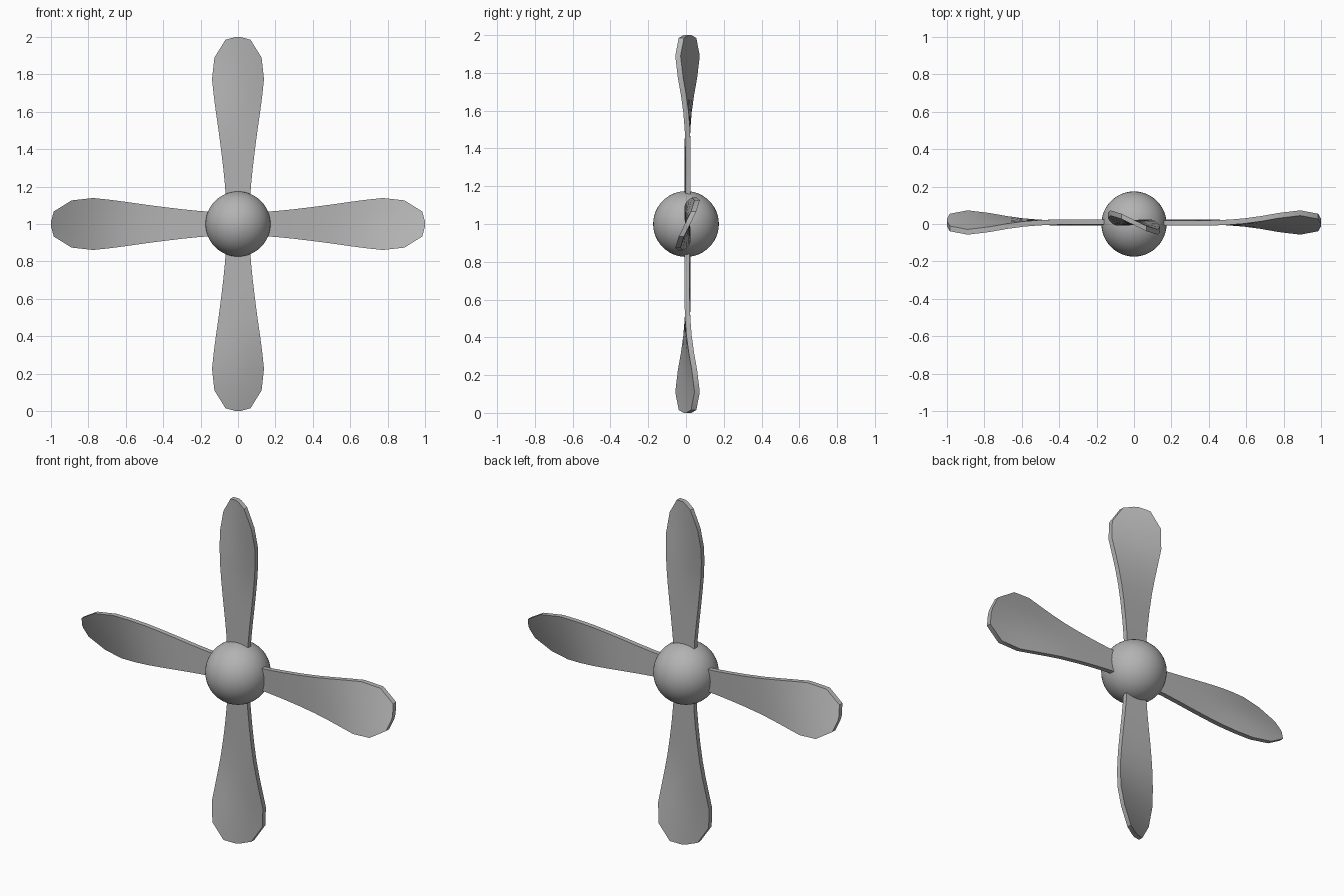
import bpy, bmesh, math
from mathutils import Matrix, Vector

if "Cube" in bpy.data.objects:
    bpy.data.objects.remove(bpy.data.objects["Cube"])

HUB = Vector((0, 0, 1))
THICK = 0.028
# Blade stations: radius, half width, twist in degrees
STATIONS = [(0.10, 0.064, -2), (0.20, 0.069, -2), (0.30, 0.079, -2),
            (0.40, 0.091, -1.5), (0.50, 0.104, 0.5), (0.59, 0.117, 4),
            (0.68, 0.129, 9), (0.775, 0.139, 15), (0.89, 0.126, 22),
            (0.985, 0.067, 26), (1.0, 0.012, 27)]
COLS = 4

# Dark grey
grey = bpy.data.materials.new("dark_grey")
grey.diffuse_color = (0.45, 0.45, 0.45, 1)
grey.use_nodes = True
grey.node_tree.nodes["Principled BSDF"].inputs["Base Color"].default_value = grey.diffuse_color


def finish(name, bm, angle):
    mesh = bpy.data.meshes.new(name)
    bmesh.ops.recalc_face_normals(bm, faces=bm.faces[:])
    bm.to_mesh(mesh)
    bm.free()
    mesh.materials.append(grey)
    ob = bpy.data.objects.new(name, mesh)
    bpy.context.collection.objects.link(ob)
    bpy.ops.object.select_all(action='DESELECT')
    ob.select_set(True)
    bpy.context.view_layer.objects.active = ob
    bpy.ops.object.shade_smooth_by_angle(angle=math.radians(angle))
    return ob


# Round hub
bm = bmesh.new()
bmesh.ops.create_uvsphere(bm, u_segments=48, v_segments=24, radius=0.174)
finish("hub", bm, 40).location = HUB

# Twisted blade: a lofted sheet thickened front to back
bm = bmesh.new()
rows = []
for r, half, twist in STATIONS:
    slope = math.tan(math.radians(twist))
    row = []
    for i in range(COLS + 1):
        z = half * (2 * i / COLS - 1)
        row.append(bm.verts.new((r, z * slope + 0.008 - THICK / 2, z)))
    rows.append(row)
for a, b in zip(rows, rows[1:]):
    for i in range(COLS):
        bm.faces.new((a[i], b[i], b[i + 1], a[i + 1]))
back = bmesh.ops.extrude_face_region(bm, geom=bm.faces[:], use_keep_orig=True)
bmesh.ops.translate(bm, vec=(0, THICK, 0),
                    verts=[g for g in back["geom"] if isinstance(g, bmesh.types.BMVert)])
blade = finish("blade_1", bm, 35)

# Four blades around the hub axis
for k in range(4):
    ob = blade if k == 0 else bpy.data.objects.new(f"blade_{k + 1}", blade.data)
    if k:
        bpy.context.collection.objects.link(ob)
    ob.matrix_world = Matrix.Translation(HUB) @ Matrix.Rotation(k * math.pi / 2, 4, 'Y')
